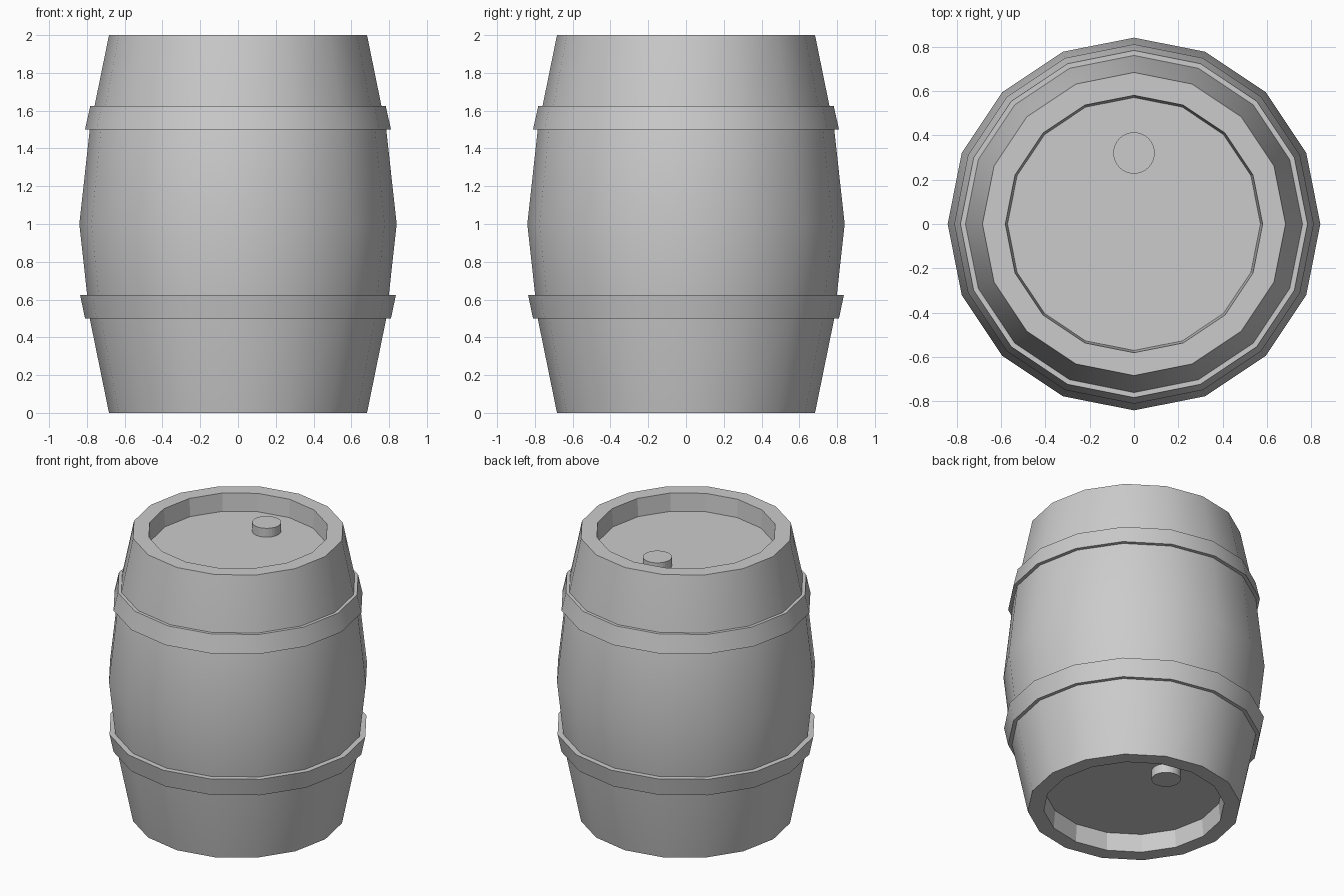
import bpy, bmesh
from math import cos, sin, tau

if "Cube" in bpy.data.objects:
    bpy.data.objects.remove(bpy.data.objects["Cube"])


def lathe(name, profile, smooth, sides=16, closed=False, center=(0, 0)):
    """Spin (radius, z) points around z; 'smooth' lists profile spans shaded smooth."""
    bm = bmesh.new()
    rings = [[bm.verts.new((center[0] + r * cos(tau * i / sides),
                            center[1] + r * sin(tau * i / sides), z))
              for i in range(sides)] for r, z in profile]
    spans = len(rings) if closed else len(rings) - 1
    for s in range(spans):
        a, b = rings[s], rings[(s + 1) % len(rings)]
        for i in range(sides):
            j = (i + 1) % sides
            face = bm.faces.new((a[i], a[j], b[j], b[i]))
            face.smooth = s in smooth
    if not closed:
        bm.faces.new(rings[0])
        bm.faces.new(rings[-1])
    bmesh.ops.recalc_face_normals(bm, faces=bm.faces[:])
    mesh = bpy.data.meshes.new(name)
    bm.to_mesh(mesh)
    bm.free()
    obj = bpy.data.objects.new(name, mesh)
    bpy.context.collection.objects.link(obj)
    return obj


# Barrel body with recessed heads at both ends
lathe("barrel_body",
      [(0.57, 0.125), (0.58, 0), (0.683, 0), (0.785, 0.5), (0.84, 1),
       (0.785, 1.5), (0.683, 2), (0.58, 2), (0.57, 1.875)],
      smooth={2, 3, 4, 5})

# Hoops: (name, bottom z, outer radius at bottom and top, inner radius at bottom and top)
for name, z, r0, r1, i0, i1 in (
        ("lower_hoop", 0.5, 0.81, 0.836, 0.78, 0.795),
        ("upper_hoop", 1.5, 0.81, 0.782, 0.78, 0.755)):
    lathe(name, [(r0, z), (r1, z + 0.125), (i1, z + 0.125), (i0, z)],
          smooth={0}, closed=True)

# Bungs on the top and bottom heads
for name, z0, z1 in (("top_bung", 1.87, 1.9375), ("bottom_bung", 0.0625, 0.13)):
    lathe(name, [(0.093, z0), (0.093, z1)], smooth=set(), sides=32, center=(0, 0.32))
